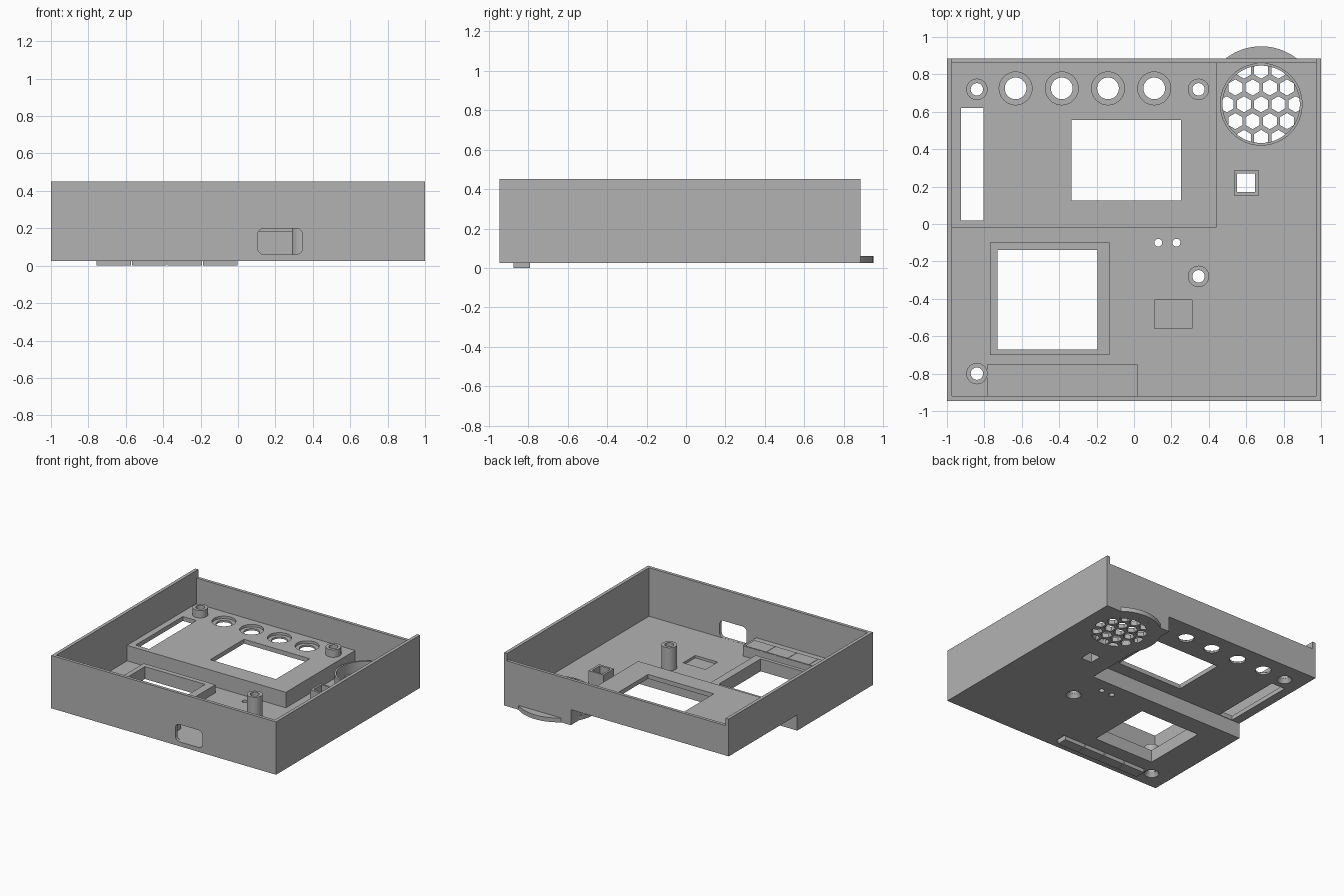
import bpy, bmesh, math
from mathutils import Matrix, Vector

if "Cube" in bpy.data.objects:
    bpy.data.objects.remove(bpy.data.objects["Cube"], do_unlink=True)

grey = bpy.data.materials.new("plain grey")
grey.use_nodes = True
grey.diffuse_color = (0.45, 0.45, 0.45, 1)
grey.node_tree.nodes["Principled BSDF"].inputs["Base Color"].default_value = (0.45, 0.45, 0.45, 1)

BASE, FLOOR, RIM = 0.025, 0.06, 0.45
DECK_UNDER, DECK = 0.15, 0.185
POST_TOP = 0.245


def finish(name, bm):
    mesh = bpy.data.meshes.new(name)
    bmesh.ops.recalc_face_normals(bm, faces=bm.faces)
    bm.to_mesh(mesh)
    bm.free()
    mesh.materials.append(grey)
    obj = bpy.data.objects.new(name, mesh)
    bpy.context.collection.objects.link(obj)
    return obj


def box(name, x0, x1, y0, y1, z0, z1, round_y=0):
    bm = bmesh.new()
    bmesh.ops.create_cube(bm, size=1)
    for v in bm.verts:
        v.co = Vector((x0 if v.co.x < 0 else x1, y0 if v.co.y < 0 else y1, z0 if v.co.z < 0 else z1))
    if round_y:
        edges = [e for e in bm.edges if abs(e.verts[0].co.y - e.verts[1].co.y) > 0.001]
        bmesh.ops.bevel(bm, geom=edges, offset=round_y, segments=6, profile=0.5, affect='EDGES')
    return finish(name, bm)


def cyl(name, x, y, r, z0, z1, sides=40, r_top=None, turn=0):
    bm = bmesh.new()
    place = Matrix.Translation((x, y, (z0 + z1) / 2)) @ Matrix.Rotation(turn, 4, 'Z')
    bmesh.ops.create_cone(bm, cap_ends=True, segments=sides, radius1=r,
                          radius2=r if r_top is None else r_top, depth=z1 - z0, matrix=place)
    return finish(name, bm)


def combine(target, tool, operation='DIFFERENCE'):
    tool.hide_render = True
    mod = target.modifiers.new("combine", 'BOOLEAN')
    mod.operation, mod.object, mod.solver = operation, tool, 'EXACT'
    bpy.context.view_layer.objects.active = target
    bpy.ops.object.modifier_apply(modifier=mod.name)
    bpy.data.objects.remove(tool, do_unlink=True)


def tube(name, x, y, r_out, r_in, z0, z1):
    obj = cyl(name, x, y, r_out, z0, z1, 48)
    combine(obj, cyl("bore", x, y, r_in, z0 - 0.1, z1 + 0.1, 48))
    return obj


def frame(name, outer, inner, z0, z1):
    obj = box(name, *outer, z0, z1)
    combine(obj, box("opening", *inner, z0 - 0.1, z1 + 0.1))
    return obj


# Open tray with a raised deck at the back left
case = box("case", -1, 1, -0.945, 0.885, BASE, RIM)
combine(case, box("cavity", -0.973, 0.973, -0.92, 0.86, DECK, 1))
combine(case, box("side_well", 0.44, 0.973, -0.92, 0.86, FLOOR, 0.3))
combine(case, box("front_well", -0.973, 0.973, -0.92, -0.02, FLOOR, 0.3))
combine(case, box("under_recess", -1.1, 0.405, 0.015, 1, -0.1, DECK_UNDER))
combine(case, box("back_notch", -0.973, 0.973, 0.8, 1, 0.39, 1))

# Round speaker base bulging out past the back wall
SX, SY = 0.68, 0.64
combine(case, cyl("speaker_base", SX, SY, 0.31, BASE + 0.0002, FLOOR - 0.0002, 80), 'UNION')
combine(case, cyl("speaker_hole", SX, SY, 0.207, -0.1, 0.14, 64))

# Rectangular openings
screen = (-0.335, 0.25, 0.125, 0.555)
slider = (-0.925, -0.805, 0.02, 0.62)
pad = (-0.73, -0.195, -0.67, -0.14)
sensor = (0.552, 0.648, 0.17, 0.27)
key_slot = (-0.77, 0.012, -0.882, -0.783)
for opening in (screen, slider, pad, sensor, key_slot):
    combine(case, box("opening", *opening, -0.1, 0.3))
combine(case, box("floor_pocket", 0.11, 0.31, -0.56, -0.405, 0.04, 0.2))
combine(case, box("port", 0.105, 0.345, -1.1, -0.8, FLOOR + 0.0005, 0.2, round_y=0.035))

# Knob holes with counterbores, and indicator holes
for i in range(4):
    x = -0.633 + i * 0.247
    combine(case, cyl("knob_hole", x, 0.725, 0.058, 0, 0.4))
    combine(case, cyl("counterbore", x, 0.725, 0.088, DECK - 0.02, 0.4))
for x in (0.13, 0.227):
    combine(case, cyl("indicator_hole", x, -0.1, 0.021, -0.1, 0.2, 24))

# Screw posts with countersunk holes
for i, (x, y, under, top) in enumerate([(-0.84, 0.72, DECK_UNDER, DECK), (0.345, 0.72, DECK_UNDER, DECK),
                                        (0.345, -0.28, BASE, FLOOR), (-0.84, -0.8, BASE, FLOOR)]):
    combine(case, cyl("screw_hole", x, y, 0.033, under - 0.1, top + 0.05, 48))
    combine(case, cyl("countersink", x, y, 0.056, under - 0.001, top - 0.003, 48, r_top=0.034))
    tube(f"screw_post_{i + 1}", x, y, 0.057, 0.033, top, POST_TOP)

# Collars standing on the floor
frame("pad_collar", (-0.77, -0.13, -0.7, -0.1), pad, FLOOR, 0.125)
frame("sensor_collar", (0.535, 0.667, 0.152, 0.286), sensor, FLOOR, 0.165)
tube("speaker_collar", SX, SY, 0.221, 0.207, FLOOR, 0.15)

# Honeycomb grille
grille = cyl("speaker_grille", SX, SY, 0.2075, BASE, FLOOR, 64)
PITCH, ROW = 0.092, 0.09
for row in range(-2, 3):
    for col in range(-3, 4):
        dx, dy = (col + (row % 2) / 2) * PITCH, row * ROW
        if math.hypot(dx, dy) < 0.215:
            combine(grille, cyl("cell", SX + dx, SY + dy, 0.043, -0.1, 0.2, 6))

# Key housing and four keys
box("key_housing", -0.785, 0.02, -0.92, -0.75, FLOOR, 0.142)
for i in range(4):
    x = -0.757 + i * 0.19
    box(f"key_{i + 1}", x, x + 0.184, -0.874, -0.79, 0, 0.07)
    box(f"key_backing_{i + 1}", x, x + 0.187, -0.87, -0.752, 0.13, 0.147)

# Smooth round walls, crisp edges elsewhere
for obj in bpy.context.collection.objects:
    if obj.type == 'MESH' and grey.name in obj.data.materials:
        bpy.ops.object.select_all(action='DESELECT')
        obj.select_set(True)
        bpy.context.view_layer.objects.active = obj
        bpy.ops.object.shade_smooth_by_angle(angle=math.radians(30))
